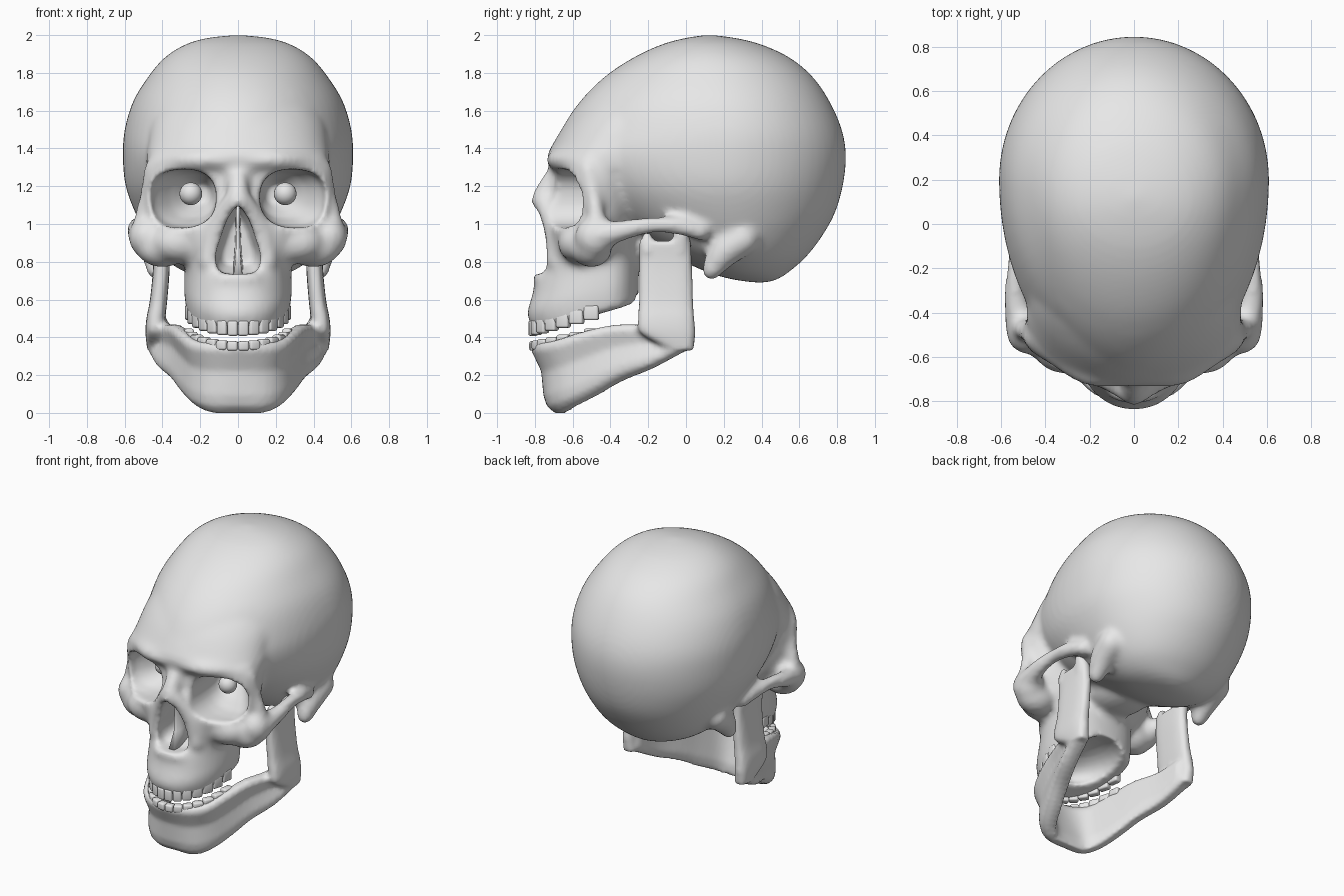
import bpy, bmesh, math
from mathutils import Vector, Matrix

if "Cube" in bpy.data.objects:
    bpy.data.objects.remove(bpy.data.objects["Cube"])

bone = bpy.data.materials.new("bone_grey")
bone.diffuse_color = (0.8, 0.8, 0.8, 1)
bone.use_nodes = True
bone.node_tree.nodes["Principled BSDF"].inputs["Base Color"].default_value = bone.diffuse_color


def finish(name, bm):
    bmesh.ops.recalc_face_normals(bm, faces=bm.faces)
    for f in bm.faces:
        f.smooth = True
    me = bpy.data.meshes.new(name)
    bm.to_mesh(me)
    bm.free()
    me.materials.append(bone)
    ob = bpy.data.objects.new(name, me)
    bpy.context.collection.objects.link(ob)
    return ob


def interp(rows, n=4):
    """Smooth curve through rows of numbers."""
    out = []
    for i in range(len(rows) - 1):
        p0, p1 = rows[max(i - 1, 0)], rows[i]
        p2, p3 = rows[i + 1], rows[min(i + 2, len(rows) - 1)]
        for k in range(n):
            t = k / n
            out.append(tuple(
                0.5 * (2 * b + (c - a) * t + (2 * a - 5 * b + 4 * c - d) * t * t
                       + (3 * b - a - 3 * c + d) * t ** 3)
                for a, b, c, d in zip(p0, p1, p2, p3)))
    return out + [tuple(rows[-1])]


def loft(bm, rings):
    vs = [[bm.verts.new(p) for p in r] for r in rings]
    n = len(vs[0])
    for a, b in zip(vs, vs[1:]):
        for i in range(n):
            j = (i + 1) % n
            bm.faces.new((a[i], a[j], b[j], b[i]))
    bm.faces.new(vs[0][::-1])
    bm.faces.new(vs[-1])


def oval(n, power):
    for i in range(n):
        a = 2 * math.pi * i / n
        c, s = math.cos(a), math.sin(a)
        yield (math.copysign(abs(c) ** (2 / power), c),
               math.copysign(abs(s) ** (2 / power), s))


def slices(bm, rows, power=2.0, xc_sign=1, n=48):
    """Horizontal sections: z, front y, back y, half width, widest y, tilt, centre x."""
    rings = []
    for z, yf, yb, hw, ym, tilt, xc in interp(rows):
        ring = []
        for c, s in oval(n, power):
            y = ym + s * ((yb - ym) if s > 0 else (ym - yf))
            ring.append(Vector((xc * xc_sign + hw * c, y, z + tilt * (y - yf))))
        rings.append(ring)
    loft(bm, rings)


def blob(bm, pos, radii, sx=1, n=12):
    """Ellipsoid with n sides."""
    rings = []
    for i in range(n // 2 + 1):
        a = math.pi * min(max(i / (n // 2), .02), .98)
        rings.append([Vector((pos[0] * sx + radii[0] * math.sin(a) * c,
                              pos[1] + radii[1] * math.sin(a) * s,
                              pos[2] - radii[2] * math.cos(a))) for c, s in oval(n, 2)])
    loft(bm, rings)


def tube(bm, rows, sx=1):
    """Rounded bar along points: x, y, z, radius."""
    for x, y, z, r in interp(rows, 5):
        blob(bm, (x, y, z), (r, r, r), sx)


def remesh(ob, size, smooth):
    m = ob.modifiers.new("merge", 'REMESH')
    m.mode = 'VOXEL'
    m.voxel_size = size
    m.use_smooth_shade = True
    s = ob.modifiers.new("soften", 'SMOOTH')
    s.factor = 0.5
    s.iterations = smooth


def bake(ob):
    """Replace the modifiers by their result."""
    ev = ob.evaluated_get(bpy.context.evaluated_depsgraph_get())
    me = bpy.data.meshes.new_from_object(ev)
    ob.modifiers.clear()
    ob.data = me


# --- skull: brain case
bm = bmesh.new()
case = [(0.69, .36, .43, .03, .39), (0.71, .23, .49, .16, .36), (0.75, .10, .55, .29, .30),
        (0.82, -.05, .63, .39, .28), (0.92, -.25, .71, .47, .25), (1.05, -.45, .785, .54, .22),
        (1.2, -.62, .83, .595, .2), (1.36, -.72, .847, .61, .2), (1.5, -.66, .825, .60, .2),
        (1.65, -.56, .76, .555, .18), (1.78, -.43, .67, .475, .16), (1.88, -.28, .55, .39, .14),
        (1.95, -.13, .40, .28, .12), (1.985, 0, .26, .16, .12), (2.0, .10, .14, .02, .12)]
slices(bm, [r + (0, 0) for r in case], n=64)

# forehead, sloping down to the brow
forehead = [(1.29, -.715, 0, .485, -.42), (1.36, -.735, .05, .485, -.40),
            (1.43, -.70, .1, .475, -.36), (1.55, -.625, .2, .46, -.26), (1.7, -.50, .2, .40, -.15)]
slices(bm, [r + (0, 0) for r in forehead])

# upper jaw and middle face
face = [(.425, -.80, -.25, .272, -.42, .29), (.52, -.84, -.25, .285, -.42, .29),
        (.62, -.815, -.25, .285, -.42, .26), (.72, -.79, -.25, .285, -.42, .2),
        (.80, -.75, -.25, .31, -.44, .12), (.90, -.74, -.25, .37, -.47, 0),
        (1.0, -.73, -.25, .45, -.49, 0), (1.1, -.71, -.22, .48, -.5, 0),
        (1.25, -.69, -.2, .495, -.5, 0), (1.36, -.70, -.2, .47, -.48, 0)]
slices(bm, [r + (0,) for r in face], power=2.2)

# nasal bone, nasal spine and skull base
tube(bm, [(0, -.665, 1.28, .06), (0, -.73, 1.19, .06), (0, -.755, 1.12, .07)])
blob(bm, (0, -.765, .71), (.13, .05, .04))
blob(bm, (0, -.14, .9), (.2, .26, .12), n=20)
for s in (1, -1):
    # nose side, brow ridge, outer socket rim, cheekbone, cheek arch, ear process
    tube(bm, [(.04, -.75, 1.11, .05), (.12, -.695, .96, .06), (.16, -.685, .8, .055)], s)
    tube(bm, [(0, -.69, 1.335, .045), (.2, -.685, 1.34, .05), (.36, -.595, 1.33, .045),
              (.455, -.52, 1.29, .045)], s)
    tube(bm, [(.455, -.52, 1.29, .045), (.485, -.49, 1.15, .04), (.51, -.47, .98, .055)], s)
    blob(bm, (.48, -.48, .93), (.10, .11, .11), s, 20)
    blob(bm, (.40, -.50, .87), (.14, .11, .10), s, 20)
    blob(bm, (.30, -.56, .90), (.16, .12, .11), s, 20)
    tube(bm, [(.51, -.45, .94, .075), (.535, -.32, .97, .055), (.53, -.18, .995, .046),
              (.515, -.04, .99, .05), (.49, .08, .96, .05)], s)
    tube(bm, [(.44, .3, .92, .09), (.43, .2, .85, .085), (.43, .135, .755, .055)], s)
skull = finish("skull", bm)
remesh(skull, 0.02, 3)
bake(skull)

# --- cutter: eye sockets, nose opening, palate hollow
bm = bmesh.new()
socket = [(-.95, .295, 1.135, .18, .155), (-.58, .295, 1.135, .18, .155),
          (-.50, .28, 1.14, .165, .15), (-.40, .24, 1.15, .125, .12), (-.28, .2, 1.16, .05, .05)]
for s in (1, -1):
    loft(bm, [[Vector((s * (cx + rx * c), y, cz + rz * q - .03 * rx * c)) for c, q in oval(24, 2.4)]
              for y, cx, cz, rx, rz in socket])
half = interp([(.0, 1.105), (.055, 1.03), (.09, .93), (.12, .83), (.10, .75), (.03, .735)], 2)
pear = half + [(-x, z) for x, z in half[:0:-1]]
loft(bm, [[Vector((x * k, y, .9 + (z - .9) * k)) for x, z in pear]
          for y, k in ((-1, 1), (-.68, 1), (-.57, .7))])
blob(bm, (0, -.42, .53), (.18, .28, .12), n=20)
cutter = finish("opening_cutter", bm)
cutter.hide_render = True
cut = skull.modifiers.new("openings", 'BOOLEAN')
cut.operation = 'DIFFERENCE'
solvers = cut.bl_rna.properties['solver'].enum_items.keys()
cut.solver = 'FLOAT' if 'FLOAT' in solvers else 'FAST'
cut.object = cutter
remesh(skull, 0.017, 4)
bake(skull)
bpy.data.objects.remove(cutter)

# --- nasal septum
bm = bmesh.new()
loft(bm, [[Vector((x, y, z)) for x, y in ((-w, -.53), (w, -.53), (w * .6, yf), (-w * .6, yf))]
          for z, yf, w in ((.72, -.75, .035), (.85, -.70, .02), (1.0, -.70, .014), (1.1, -.73, .014))])
finish("nasal_septum", bm)

# --- lower jaw: body swept from one angle to the other
bm = bmesh.new()
body = [(0, -.665, 0, 0, -.785, .37), (.12, -.655, 0, .13, -.755, .37),
        (.19, -.60, .03, .22, -.68, .385), (.25, -.48, .09, .28, -.54, .43),
        (.31, -.34, .17, .325, -.38, .465), (.38, -.18, .235, .38, -.2, .47),
        (.425, -.02, .32, .415, -.02, .5)]
path = interp([(-r[0], r[1], r[2], -r[3], r[4], r[5]) for r in body[:0:-1]] + body)
section = [(.5, 0), (1, .1), (1, .25), (.5, .6), (.8, .9), (.45, 1),
           (-.45, 1), (-.8, .9), (-.8, .2), (-.5, 0)]
rings = []
for i, r in enumerate(path):
    a, b = path[max(i - 1, 0)], path[min(i + 1, len(path) - 1)]
    t = Vector((b[0] - a[0], b[1] - a[1], 0)).normalized()
    out = Vector((t.y, -t.x, 0))
    low, high = Vector(r[:3]), Vector(r[3:])
    rings.append([low.lerp(high, h) + out * (w * .06) for w, h in section])
loft(bm, rings)
# upright branches with front and rear tips
branch = [(.33, -.08, .04, .045, -.02, 0, .435), (.42, -.24, .05, .05, -.08, 0, .44),
          (.5, -.255, .045, .05, -.1, 0, .435), (.6, -.25, .038, .046, -.1, 0, .42),
          (.78, -.25, .033, .044, -.1, 0, .405), (.91, -.25, .028, .042, -.1, 0, .41)]
for s in (1, -1):
    slices(bm, branch, power=3, xc_sign=s, n=24)
    tube(bm, [(.41, -.03, .86, .045), (.42, -.025, .95, .045)], s)
    tube(bm, [(.41, -.2, .86, .045), (.41, -.205, .93, .03)], s)
jaw = finish("lower_jaw", bm)
remesh(jaw, 0.016, 4)
bake(jaw)


# --- teeth along the two dental arches
def teeth(name, width, depth, z0, slope, height, count=14):
    bm = bmesh.new()
    step = math.radians(156) / (count - 1)
    for i in range(count):
        a = (i - (count - 1) / 2) * step
        tx, ty = width * math.cos(a), depth * math.sin(a)
        x, y = width * math.sin(a), -.42 - depth * math.cos(a)
        m = (Matrix.Translation((x, y, z0 + slope * (y + .8)))
             @ Matrix.Rotation(math.atan2(ty, tx), 4, 'Z')
             @ Matrix.Diagonal((math.hypot(tx, ty) * step * .99, .05, height, 1)))
        bmesh.ops.create_cube(bm, size=1, matrix=m)
    ob = finish(name, bm)
    bev = ob.modifiers.new("round", 'BEVEL')
    bev.width = .012
    bev.segments = 3


teeth("upper_teeth", .258, .39, .45, .27, .08)
teeth("lower_teeth", .268, .385, .355, .22, .05)

# --- eyeballs
for s, side in ((1, "left"), (-1, "right")):
    bm = bmesh.new()
    blob(bm, (.25, -.47, 1.16), (.06, .06, .06), s, 24)
    finish(side + "_eyeball", bm)
